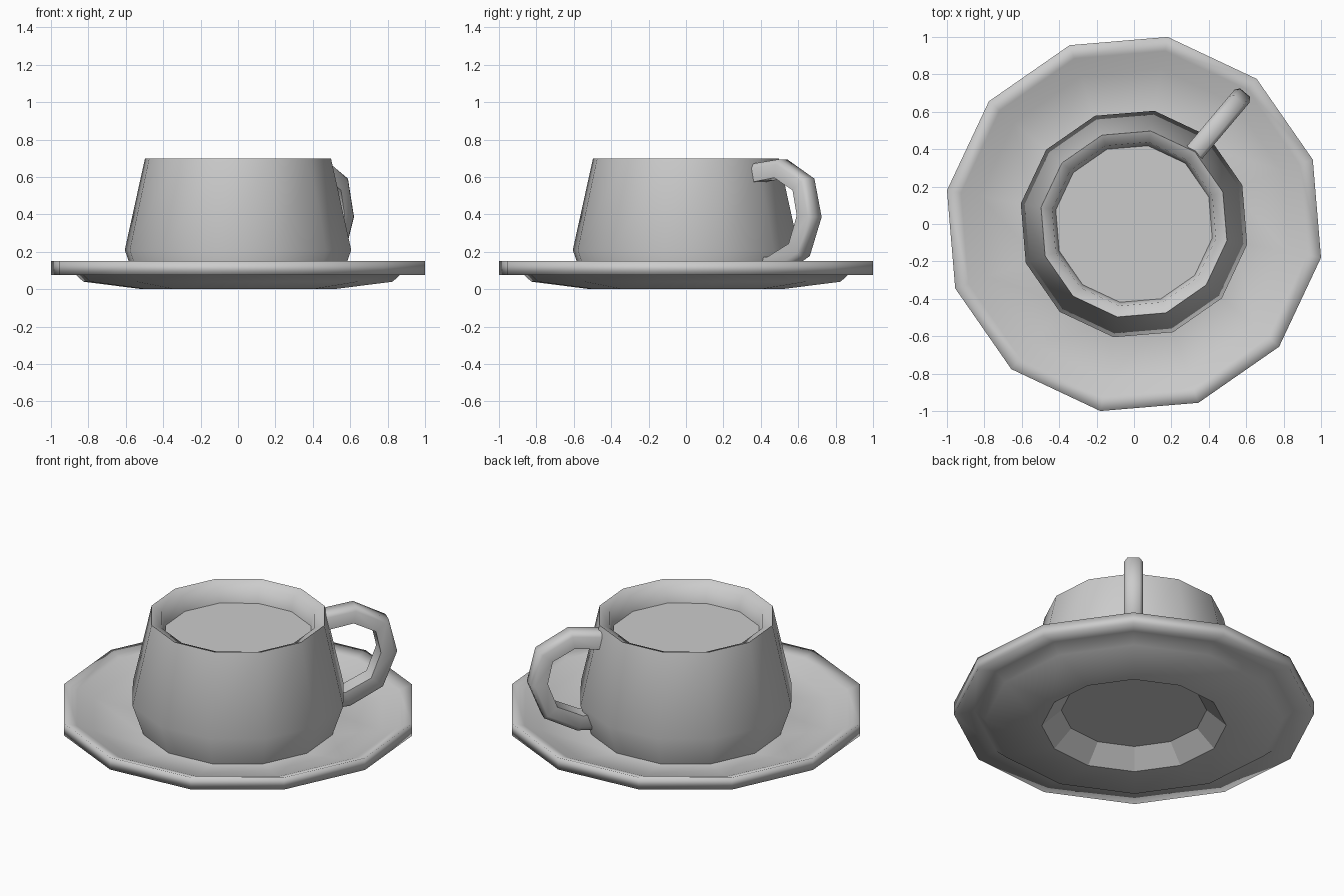
import bpy, bmesh, math
from mathutils import Vector

if "Cube" in bpy.data.objects:
    bpy.data.objects.remove(bpy.data.objects["Cube"], do_unlink=True)

SIDES = 12
TURN = math.radians(-10.2)     # shared rotation of every round part
HANDLE = math.radians(49.8)    # direction the handle points

ceramic = bpy.data.materials.new("grey ceramic")
ceramic.use_nodes = True
colour = (0.6, 0.6, 0.6, 1)
ceramic.diffuse_color = colour
ceramic.node_tree.nodes["Principled BSDF"].inputs["Base Color"].default_value = colour


def loft(name, rings, smooth_angle):
    """Skin a list of point rings, capping both ends."""
    bm = bmesh.new()
    loops = [[bm.verts.new(p) for p in ring] for ring in rings]
    n = len(loops[0])
    for a, b in zip(loops, loops[1:]):
        for i in range(n):
            j = (i + 1) % n
            bm.faces.new((a[i], a[j], b[j], b[i]))
    bm.faces.new(loops[0][::-1])
    bm.faces.new(loops[-1])
    bmesh.ops.recalc_face_normals(bm, faces=bm.faces)
    mesh = bpy.data.meshes.new(name)
    bm.to_mesh(mesh)
    bm.free()
    mesh.materials.append(ceramic)
    obj = bpy.data.objects.new(name, mesh)
    bpy.context.collection.objects.link(obj)
    bpy.ops.object.select_all(action="DESELECT")
    obj.select_set(True)
    bpy.context.view_layer.objects.active = obj
    bpy.ops.object.shade_smooth_by_angle(angle=math.radians(smooth_angle))
    return obj


def lathe(name, profile, smooth_angle):
    """Turn a (radius, height) profile into a twelve-sided solid."""
    angles = [TURN + math.tau * i / SIDES for i in range(SIDES)]
    rings = [[(r * math.cos(a), r * math.sin(a), z) for a in angles] for r, z in profile]
    return loft(name, rings, smooth_angle)


# Saucer: recessed foot, shallow underside, upright lip, dished top
saucer = lathe("saucer", [(0.41, 0.10), (0.52, 0.0), (0.84, 0.04), (0.90, 0.095),
                          (1.016, 0.075), (1.016, 0.15), (0.94, 0.125), (0.84, 0.085),
                          (0.55, 0.025), (0.43, 0.12)], 150)
# Keep the foot edge and the recess edge crisp
for edge in saucer.data.edges:
    ends = [saucer.data.vertices[v].co for v in edge.vertices]
    if all(p.z < 0.001 or p.xy.length < 0.42 for p in ends):
        edge.use_edge_sharp = True

# Cup: hollow base, tapering wall, sloped rim and inner wall
lathe("cup", [(0.42, 0.14), (0.55, 0.02), (0.615, 0.21), (0.505, 0.70),
              (0.445, 0.675), (0.425, 0.58)], 60)

# Drink surface just inside the cup
lathe("drink", [(0.425, 0.575), (0.425, 0.585)], 30)

# Handle: a strap with bevelled outer corners, swept along a loop
path = [Vector(p) for p in [(0.49, 0.62), (0.67, 0.645), (0.83, 0.56),
                            (0.87, 0.39), (0.80, 0.21), (0.63, 0.125), (0.52, 0.12)]]
section = [(-0.053, -0.05), (0.053, -0.05), (0.053, 0.025), (0.035, 0.05),
           (-0.035, 0.05), (-0.053, 0.025)]     # (sideways, outward)
out = Vector((math.cos(HANDLE), math.sin(HANDLE), 0))
side = Vector((-math.sin(HANDLE), math.cos(HANDLE), 0))
rings = []
for i, p in enumerate(path):
    t = (path[min(i + 1, len(path) - 1)] - path[max(i - 1, 0)]).normalized()
    normal = Vector((-t.y, t.x))             # points away from the loop centre
    ring = []
    for w, h in section:
        q = p + normal * h
        ring.append(out * q.x + side * w + Vector((0, 0, q.y)))
    rings.append(ring)
loft("handle", rings, 60)
